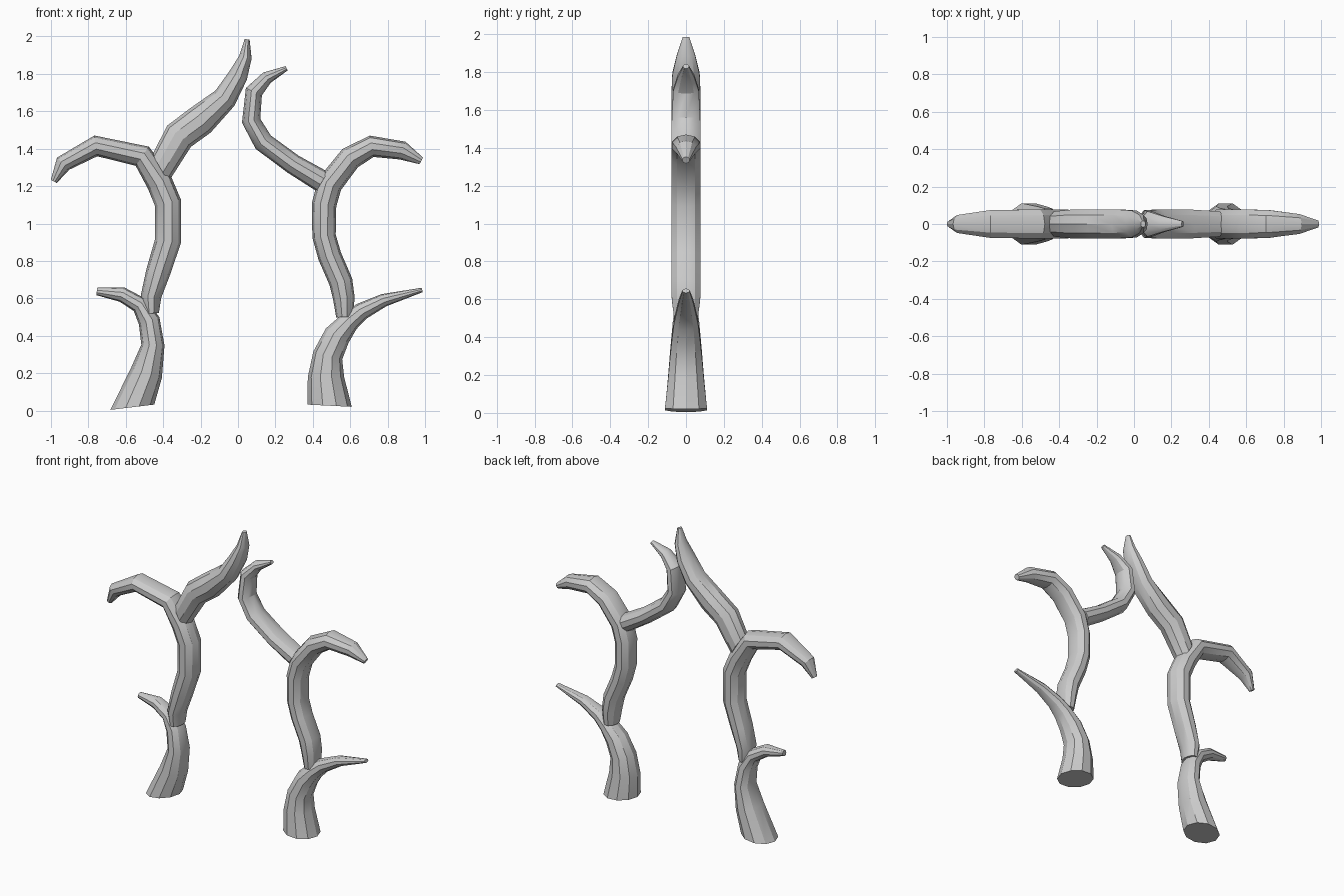
import bpy, bmesh, math
from mathutils import Vector

SIDES = 10


def limb(name, path, start_dir=None):
    """Tapered faceted tube; path rows are x, z, half width, half depth."""
    bm = bmesh.new()
    pts = [Vector((p[0], 0, p[1])) for p in path]
    rings = []
    for i, (x, z, w, d) in enumerate(path):
        a = (pts[i] - pts[i - 1]).normalized() if i else Vector()
        b = (pts[i + 1] - pts[i]).normalized() if i < len(pts) - 1 else Vector()
        t = (a + b).normalized()
        if i == 0 and start_dir:
            t = Vector((start_dir[0], 0, start_dir[1])).normalized()
        side = Vector((t.z, 0, -t.x))
        ring = []
        for k in range(SIDES):
            ang = 2 * math.pi * k / SIDES
            co = pts[i] + side * (w * math.cos(ang))
            co.y = d * math.sin(ang) / math.cos(math.pi / SIDES / 2) if d else 0
            ring.append(bm.verts.new(co))
        rings.append(ring)
    for r0, r1 in zip(rings, rings[1:]):
        for k in range(SIDES):
            n = (k + 1) % SIDES
            bm.faces.new((r0[k], r0[n], r1[n], r1[k]))
    bm.faces.new(rings[0])
    bm.faces.new(rings[-1])
    bmesh.ops.recalc_face_normals(bm, faces=bm.faces)
    mesh = bpy.data.meshes.new(name)
    bm.to_mesh(mesh)
    bm.free()
    ob = bpy.data.objects.new(name, mesh)
    bpy.context.collection.objects.link(ob)
    bpy.context.view_layer.objects.active = ob
    ob.select_set(True)
    bpy.ops.object.shade_smooth_by_angle(angle=math.radians(30))
    ob.select_set(False)


# Left tree: base with twig, trunk with drooping branch, rising branch
limb("left_base_and_twig", [
    (-.565, .018, .118, .115), (-.49, .20, .087, .097), (-.455, .35, .062, .085),
    (-.475, .48, .058, .072), (-.525, .565, .046, .06), (-.62, .62, .04, .045),
    (-.755, .637, .02, .02)], (-.12, 1))
limb("left_trunk", [
    (-.463, .52, .04, .065), (-.465, .61, .055, .078), (-.427, .74, .065, .08),
    (-.374, .907, .07, .08), (-.374, 1.11, .072, .08), (-.42, 1.22, .07, .08),
    (-.512, 1.36, .062, .08), (-.76, 1.415, .056, .078), (-.935, 1.32, .046, .05),
    (-.985, 1.225, .018, .018)])
limb("left_upper_branch", [
    (-.415, 1.295, .085, .07), (-.315, 1.467, .085, .08), (-.2, 1.552, .085, .08),
    (-.07, 1.67, .065, .08), (0, 1.79, .052, .075), (.04, 1.89, .034, .05),
    (.049, 1.985, .013, .018)], (.86, .5))

# Right tree
limb("right_base_and_twig", [
    (.49, .026, .118, .115), (.47, .18, .097, .098), (.48, .295, .08, .088),
    (.53, .40, .072, .077), (.595, .475, .055, .067), (.66, .53, .047, .055),
    (.78, .59, .035, .04), (.985, .645, .012, .02)], (.05, 1))
limb("right_trunk", [
    (.57, .50, .045, .065), (.566, .60, .058, .078), (.55, .688, .063, .08),
    (.49, .827, .063, .08), (.46, .933, .063, .08), (.46, 1.10, .066, .08),
    (.49, 1.21, .068, .08), (.60, 1.35, .064, .08), (.715, 1.413, .058, .078),
    (.88, 1.39, .05, .055), (.98, 1.335, .02, .02)])
limb("right_upper_branch", [
    (.45, 1.225, .06, .07), (.295, 1.317, .054, .08), (.135, 1.435, .054, .08),
    (.07, 1.55, .05, .078), (.085, 1.705, .047, .07), (.155, 1.78, .034, .045),
    (.26, 1.83, .013, .016)])
